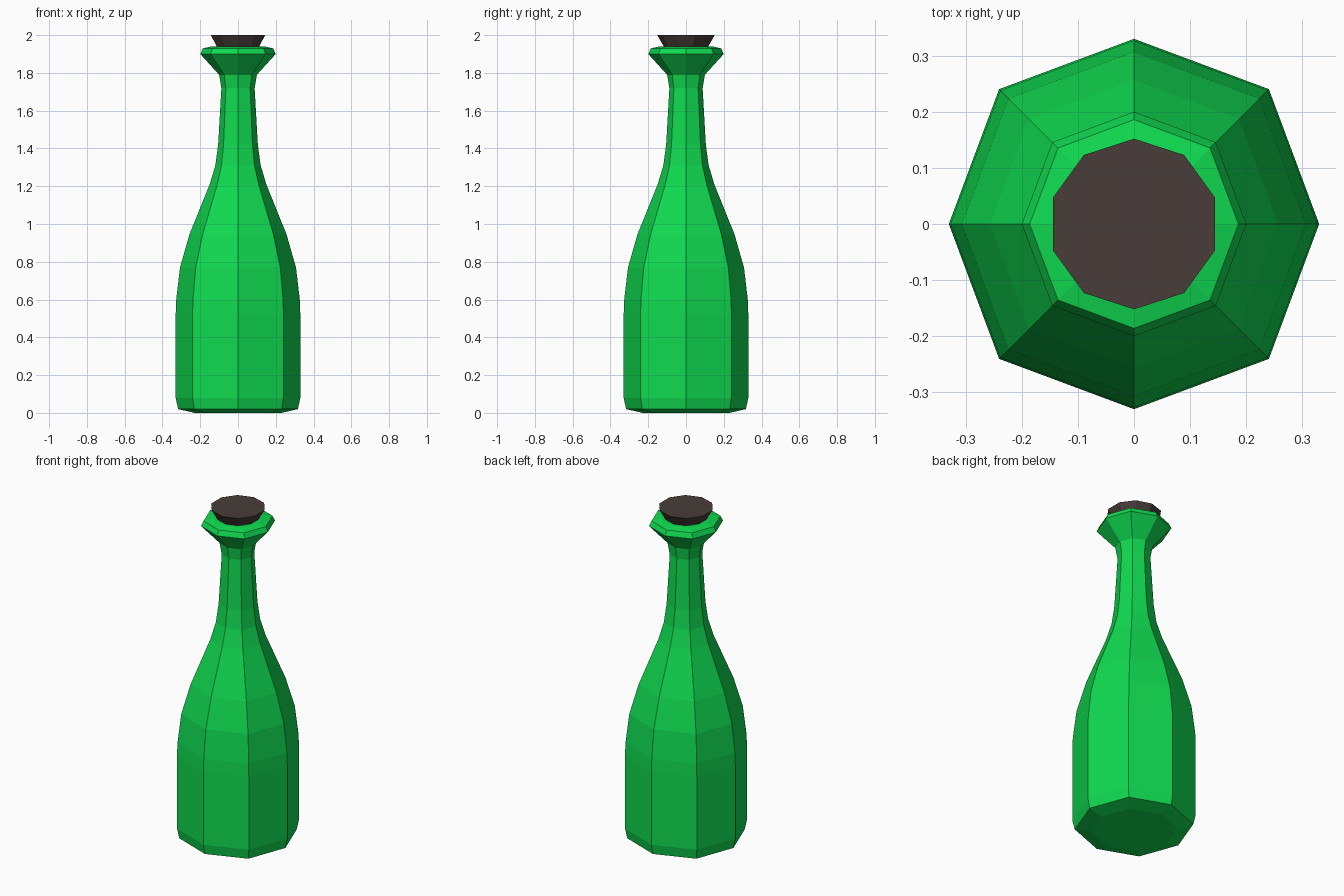
import bpy, bmesh
from math import sin, cos, pi

if "Cube" in bpy.data.objects:
    bpy.data.objects.remove(bpy.data.objects["Cube"])


def material(name, rgb):
    m = bpy.data.materials.new(name)
    m.diffuse_color = (*rgb, 1)
    m.use_nodes = True
    m.node_tree.nodes["Principled BSDF"].inputs["Base Color"].default_value = m.diffuse_color
    return m


def lathe(name, profile, sides, start, mat, odd_scale=1.0):
    """Closed faceted solid from (radius, z) rings; odd corners may be scaled."""
    bm = bmesh.new()
    rings = []
    for r, z in profile:
        ring = []
        for i in range(sides):
            a = start + 2 * pi * i / sides
            k = r * (odd_scale if i % 2 else 1.0)
            ring.append(bm.verts.new((k * cos(a), k * sin(a), z)))
        rings.append(ring)
    for lo, hi in zip(rings, rings[1:]):
        for i in range(sides):
            j = (i + 1) % sides
            bm.faces.new((lo[i], lo[j], hi[j], hi[i]))
    bm.faces.new(rings[0][::-1])
    bm.faces.new(rings[-1])
    me = bpy.data.meshes.new(name)
    bm.to_mesh(me)
    bm.free()
    me.materials.append(mat)
    ob = bpy.data.objects.new(name, me)
    bpy.context.collection.objects.link(ob)
    return ob


# Octagonal glass: base, body, shoulder, neck, flared lip
glass = [(0.23, 0.0), (0.317, 0.02), (0.33, 0.08), (0.33, 0.52), (0.327, 0.60),
         (0.307, 0.77), (0.257, 0.945), (0.15, 1.21), (0.12, 1.31),
         (0.105, 1.42), (0.088, 1.72), (0.10, 1.79), (0.20, 1.90),
         (0.186, 1.93), (0.14, 1.94)]
lathe("bottle", glass, 8, 0, material("green_glass", (0.005, 0.70, 0.08)), 1.03)

# Ten-sided tapered stopper
lathe("stopper", [(0.095, 1.90), (0.152, 2.0)], 10, pi / 2,
      material("dark_cork", (0.065, 0.048, 0.042)))
